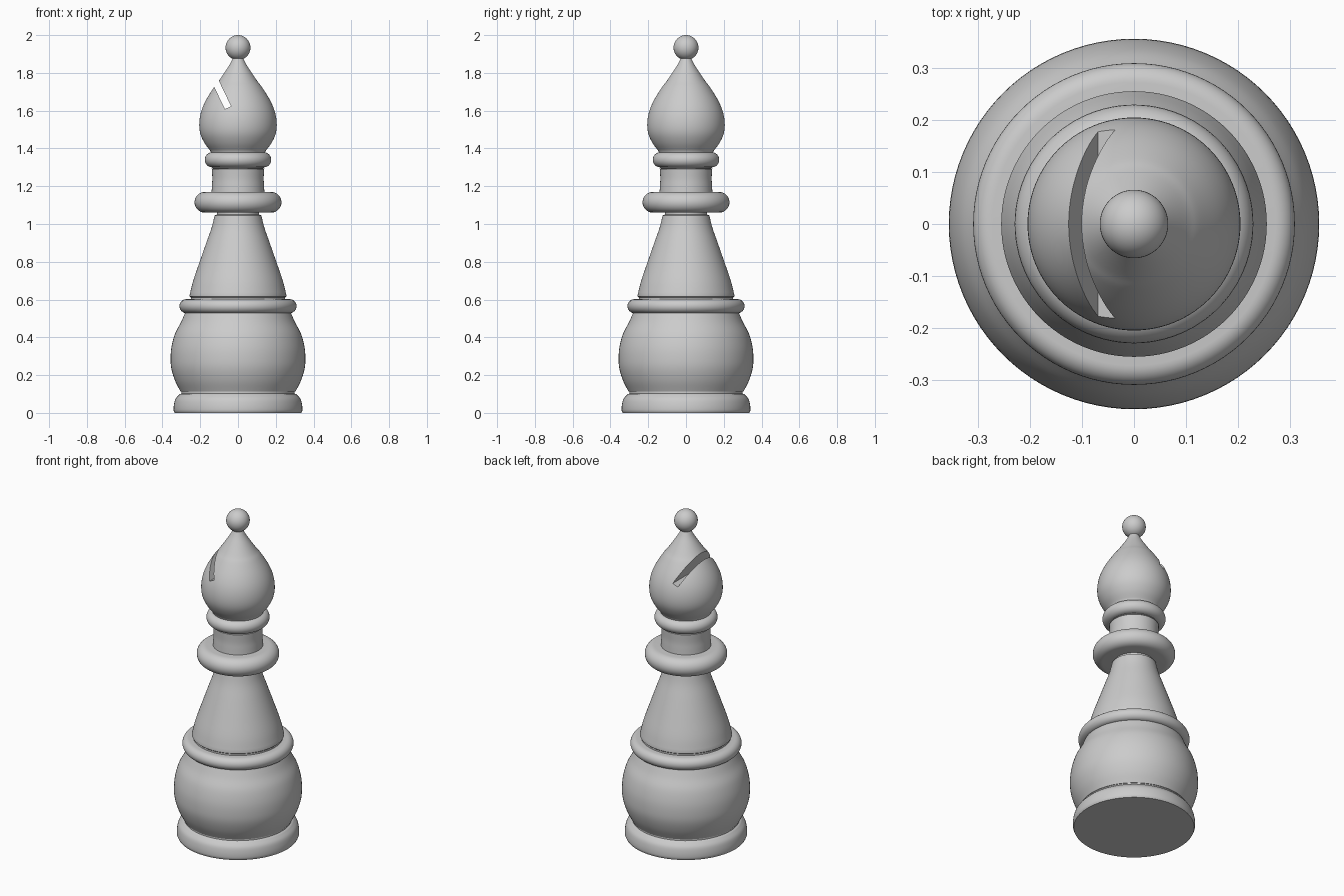
import bpy
import bmesh
import math
from mathutils import Vector

old = bpy.data.objects.get("Cube")
if old:
    bpy.data.objects.remove(old, do_unlink=True)

grey = bpy.data.materials.new("plain_grey")
grey.use_nodes = True
grey.diffuse_color = (0.6, 0.6, 0.6, 1)
grey.node_tree.nodes["Principled BSDF"].inputs["Base Color"].default_value = (0.6, 0.6, 0.6, 1)

SEGMENTS = 96


def curve(points, steps=5):
    """Smooth curve through (radius, height) points."""
    p = [Vector(q) for q in points]
    p = [2 * p[0] - p[1]] + p + [2 * p[-1] - p[-2]]
    out = []
    for a, b, c, d in zip(p, p[1:], p[2:], p[3:]):
        for i in range(steps):
            t = i / steps
            out.append(0.5 * (2 * b + (c - a) * t + (2 * a - 5 * b + 4 * c - d) * t * t
                              + (3 * b - a - 3 * c + d) * t ** 3))
    return out + [p[-2]]


def rounded(radius, bottom, top, steps=16):
    """Half-round rim between two heights."""
    h = (top - bottom) / 2
    angles = [math.pi * (i / steps - 0.5) for i in range(steps + 1)]
    return [(radius - h + h * math.cos(a), bottom + h + h * math.sin(a)) for a in angles]


def shade(obj):
    bpy.ops.object.select_all(action="DESELECT")
    obj.select_set(True)
    bpy.context.view_layer.objects.active = obj
    bpy.ops.object.shade_smooth_by_angle(angle=math.radians(35))


def lathe(name, profile):
    """Turn a profile about z, closed by flat caps."""
    bm = bmesh.new()
    rings = []
    for r, z in profile:
        rings.append([bm.verts.new((r * math.cos(k * math.tau / SEGMENTS),
                                    r * math.sin(k * math.tau / SEGMENTS), z))
                      for k in range(SEGMENTS)])
    for low, high in zip(rings, rings[1:]):
        for k in range(SEGMENTS):
            n = (k + 1) % SEGMENTS
            bm.faces.new((low[k], low[n], high[n], high[k]))
    bm.faces.new(rings[0][::-1])
    bm.faces.new(rings[-1])
    mesh = bpy.data.meshes.new(name)
    bm.to_mesh(mesh)
    bm.free()
    mesh.materials.append(grey)
    obj = bpy.data.objects.new(name, mesh)
    bpy.context.collection.objects.link(obj)
    shade(obj)
    return obj


# Base and round body
lathe("foot", curve([(0.336, 0), (0.341, 0.015), (0.339, 0.045), (0.33, 0.075), (0.308, 0.1)])
      + [(0.295, 0.103)])
lathe("foot_groove", [(0.3, 0.09), (0.3, 0.12)])
lathe("round_body", curve([(0.304, 0.112), (0.333, 0.17), (0.352, 0.23), (0.357, 0.285),
                           (0.352, 0.35), (0.333, 0.42), (0.302, 0.48), (0.28, 0.53)])
      + [(0.275, 0.56)])
lathe("body_ring", rounded(0.31, 0.528, 0.602))

# Tapered stem
lathe("stem", [(0.25, 0.58), (0.25, 0.612), (0.256, 0.617)]
      + curve([(0.256, 0.625), (0.237, 0.7), (0.203, 0.8), (0.168, 0.9),
               (0.14, 0.98), (0.124, 1.045)])
      + [(0.112, 1.05), (0.112, 1.08)])

# Collar and neck
lathe("collar", rounded(0.23, 1.06, 1.17))
lathe("neck", curve([(0.141, 1.15), (0.138, 1.2), (0.136, 1.24), (0.138, 1.292)]))
lathe("neck_ring", [(0.125, 1.29), (0.14, 1.295)] + rounded(0.176, 1.3, 1.38))

# Head with slanted slot
head = lathe("head", [(0.14, 1.36)]
             + curve([(0.145, 1.385), (0.178, 1.43), (0.2, 1.48), (0.205, 1.535), (0.195, 1.595),
                      (0.17, 1.655), (0.128, 1.723), (0.1, 1.76), (0.05, 1.835), (0.03, 1.872)])
             + [(0.025, 1.89)])
tilt = -0.448
bpy.ops.mesh.primitive_cube_add(
    size=1, location=(-0.053 + 0.15 * math.sin(tilt), 0, 1.616 + 0.15 * math.cos(tilt)),
    rotation=(0, tilt, 0))
cutter = bpy.context.object
cutter.name = "slot_cutter"
cutter.scale = (0.036, 1, 0.3)
cutter.hide_render = True
cutter.data.materials.append(grey)
bpy.context.view_layer.update()
cut = head.modifiers.new("slot", "BOOLEAN")
cut.operation = "DIFFERENCE"
cut.solver = "EXACT"
cut.object = cutter
bpy.context.view_layer.objects.active = head
bpy.ops.object.modifier_apply(modifier=cut.name)
bpy.data.objects.remove(cutter, do_unlink=True)
shade(head)

# Finial
bpy.ops.mesh.primitive_uv_sphere_add(segments=48, ring_count=24, radius=0.066,
                                     location=(0, 0, 1.934))
finial = bpy.context.object
finial.name = "finial_ball"
finial.data.materials.append(grey)
shade(finial)
